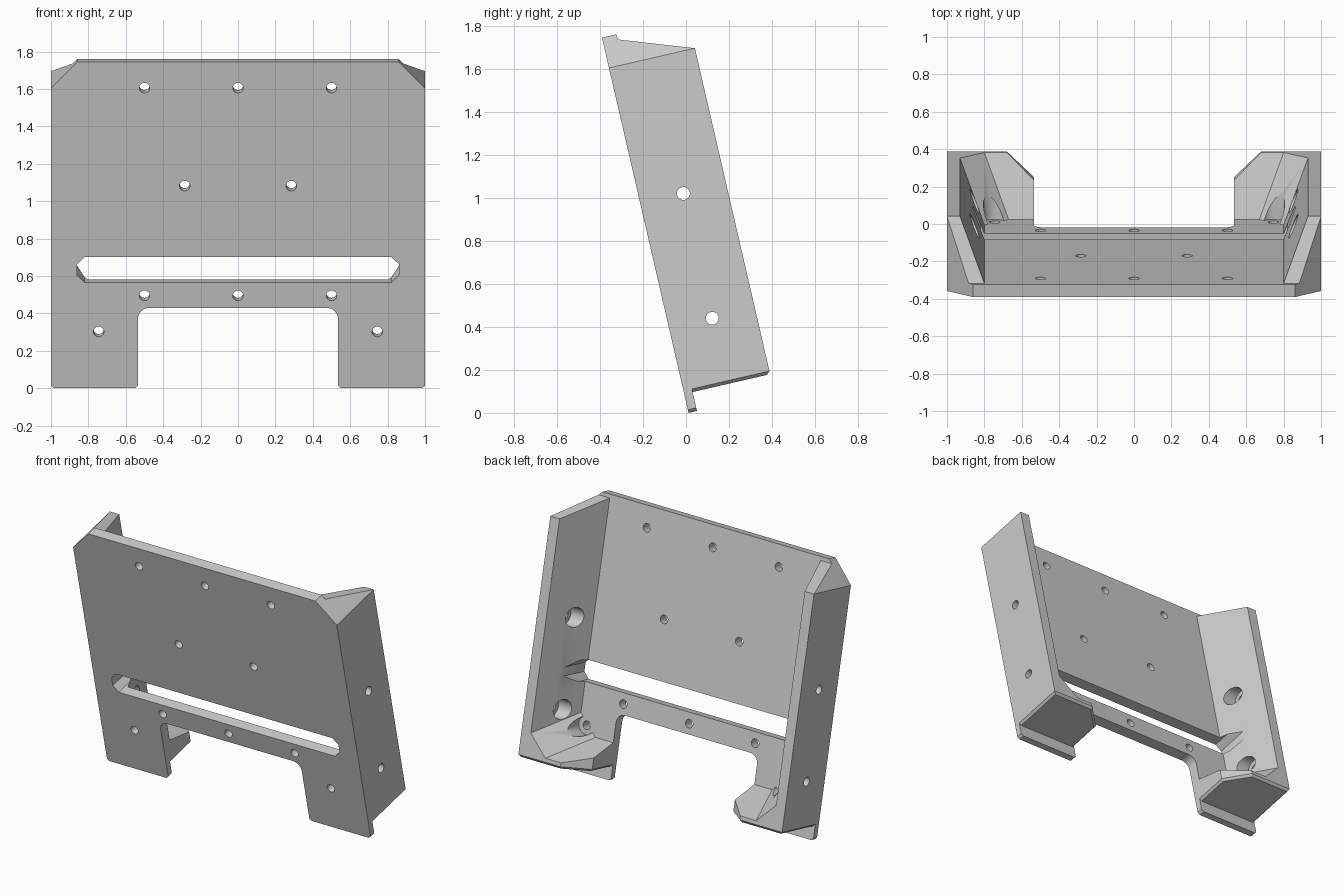
import bpy, bmesh, math
from mathutils import Matrix

cube = bpy.data.objects.get("Cube")
if cube:
    bpy.data.objects.remove(cube, do_unlink=True)

# Local axes: x across, y depth behind the front face, z along the tilted plate
TILT = math.radians(13)
DEPTH, THICK, HEIGHT = 0.41, 0.07, 1.79
FOOT_Z = 0.09


def finish(name, bm):
    bmesh.ops.recalc_face_normals(bm, faces=bm.faces)
    mesh = bpy.data.meshes.new(name)
    bm.to_mesh(mesh)
    bm.free()
    obj = bpy.data.objects.new(name, mesh)
    bpy.context.collection.objects.link(obj)
    return obj


def loft(name, rings):
    """Closed solid through rings with equal point counts."""
    bm = bmesh.new()
    loops = [[bm.verts.new(p) for p in ring] for ring in rings]
    n = len(loops[0])
    for a, b in zip(loops, loops[1:]):
        for i in range(n):
            j = (i + 1) % n
            bm.faces.new((a[i], a[j], b[j], b[i]))
    bm.faces.new(loops[0])
    bm.faces.new(loops[-1])
    return finish(name, bm)


def plate(name, outline, y0, y1):
    return loft(name, [[(x, y, z) for x, z in outline] for y in (y0, y1)])


def cylinder(name, axis, centre, radius, start, end):
    bm = bmesh.new()
    bmesh.ops.create_cone(bm, cap_ends=True, segments=32, radius1=radius,
                          radius2=radius, depth=end - start)
    mid = (start + end) / 2
    if axis == "y":
        place = Matrix.Translation((centre[0], mid, centre[1])) @ Matrix.Rotation(math.pi / 2, 4, "X")
    else:
        place = Matrix.Translation((mid, centre[0], centre[1])) @ Matrix.Rotation(math.pi / 2, 4, "Y")
    bmesh.ops.transform(bm, matrix=place, verts=bm.verts)
    return finish(name, bm)


def combine(target, tool, operation):
    mod = target.modifiers.new("combine", "BOOLEAN")
    mod.operation, mod.solver, mod.object = operation, "EXACT", tool
    bpy.context.view_layer.objects.active = target
    bpy.ops.object.modifier_apply(modifier=mod.name)
    bpy.data.objects.remove(tool, do_unlink=True)


def wall_x(y):
    """Inner face of the tapering side wall."""
    return 0.80 + 0.13 * (y - THICK) / (DEPTH - THICK)


def wall_top(y):
    return HEIGHT - 0.145 * y / DEPTH


def shelf_top(y):
    return 0.13 + 0.12 * (DEPTH - y) / (DEPTH - THICK)


# Half of the front plate, with a rounded opening between the legs
r = 0.06
fillet = [(0.475 + r * math.sin(a), 0.38 + r * math.cos(a))
          for a in (math.pi / 2 * i / 8 for i in range(9))]
body = plate("bracket_body", [(0, 0.44)] + fillet + [
    (0.535, 0.015), (0.55, 0), (0.985, 0), (1, 0.015), (1, HEIGHT), (0, HEIGHT)], 0, THICK)

# Thinner lip under the foot
combine(body, plate("lip_cutter", [(0.4, -0.1), (1.1, -0.1), (1.1, 0.105), (0.4, 0.105)],
                    0.04, 0.2), "DIFFERENCE")

# Side wall, thinner towards the back, with a sloping top
section = [(wall_x(0.05), 0.05), (wall_x(DEPTH), DEPTH), (1, DEPTH), (1, 0.05)]
combine(body, loft("side_wall", [[(x, y, 0.12) for x, y in section],
                                 [(x, y, wall_top(y)) for x, y in section]]), "UNION")

# Foot with a clipped corner, bevelled underside and sloping top
b = 0.015
base = [(1, 0.02), (1, DEPTH), (0.68, DEPTH), (0.535, 0.27), (0.535, 0.02)]
under = [(1 - b, 0.035), (1 - b, DEPTH - b), (0.686, DEPTH - b),
         (0.535 + b, 0.264), (0.535 + b, 0.035)]
combine(body, loft("foot", [[(x, y, FOOT_Z) for x, y in under],
                            [(x, y, FOOT_Z + b) for x, y in base],
                            [(x, y, shelf_top(y)) for x, y in base]]), "UNION")

# Sloping gusset between wall and foot
rings = []
for y in (0.05, DEPTH):
    x, z = wall_x(y), shelf_top(y)
    rings.append([(x + 0.03, y, z + 0.16), (x - 0.15, y, z - 0.02), (x + 0.03, y, z - 0.02)])
combine(body, loft("gusset", rings), "UNION")

# Clipped upper corner
combine(body, plate("corner_cutter", [(1.2, 1.438), (0.76, 1.894), (1.2, 1.9)], -0.1, 0.6),
        "DIFFERENCE")

# Long slot with clipped ends
combine(body, plate("slot_cutter", [(-0.1, 0.58), (0.82, 0.58), (0.86, 0.62), (0.86, 0.68),
                                    (0.82, 0.72), (-0.1, 0.72)], -0.1, 0.6), "DIFFERENCE")

# Screw holes through the front plate
for centre in [(0, 1.648), (0.5, 1.648), (0.285, 1.11), (0, 0.508), (0.5, 0.508), (0.745, 0.31)]:
    combine(body, cylinder("hole_cutter", "y", centre, 0.028, -0.1, 0.2), "DIFFERENCE")
combine(body, cylinder("foot_pocket_cutter", "y", (0.745, 0.31), 0.06, THICK, 0.6), "DIFFERENCE")

# Side screw holes with pockets inside the wall
for z in (0.404, 0.999):
    combine(body, cylinder("hole_cutter", "x", (0.206, z), 0.03, 0.7, 1.1), "DIFFERENCE")
    combine(body, cylinder("pocket_cutter", "x", (0.206, z), 0.065, 0.6, 0.925), "DIFFERENCE")

# Open the middle and mirror the half
bm = bmesh.new()
bm.from_mesh(body.data)
bmesh.ops.bisect_plane(bm, geom=bm.verts[:] + bm.edges[:] + bm.faces[:], dist=1e-5,
                       plane_co=(0, 0, 0), plane_no=(-1, 0, 0), clear_outer=True)
middle = [f for f in bm.faces if all(abs(v.co.x) < 1e-4 for v in f.verts)]
bmesh.ops.delete(bm, geom=middle, context="FACES")
bm.to_mesh(body.data)
bm.free()
mirror = body.modifiers.new("mirror", "MIRROR")
mirror.merge_threshold = 0.0005
bpy.context.view_layer.objects.active = body
body.select_set(True)
bpy.ops.object.modifier_apply(modifier=mirror.name)

# Grey finish and smooth hole walls
grey = bpy.data.materials.new("light_grey")
grey.use_nodes = True
colour = (0.6, 0.6, 0.6, 1)
grey.diffuse_color = colour
grey.node_tree.nodes["Principled BSDF"].inputs["Base Color"].default_value = colour
body.data.materials.clear()
body.data.materials.append(grey)
for poly in body.data.polygons:
    poly.material_index = 0
bpy.ops.object.shade_smooth_by_angle(angle=math.radians(30))

# Lean the bracket back
body.rotation_euler.x = TILT
body.location.y = 0.012
